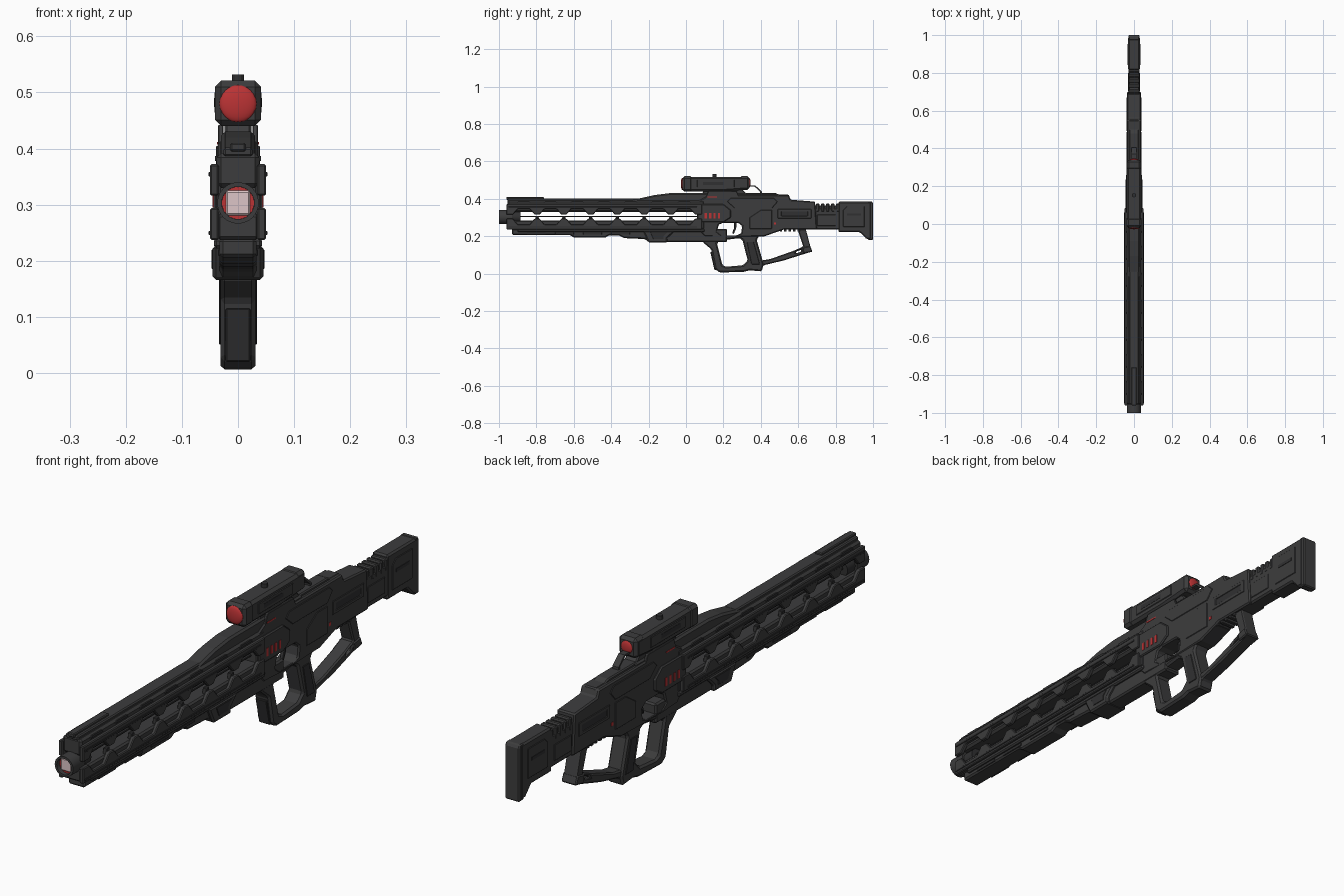
import bpy, bmesh, math
from mathutils import Matrix, Vector

def material(name, col):
    m = bpy.data.materials.new(name)
    m.diffuse_color = (*col, 1)
    return m

DARK = material("dark grey", (0.046, 0.046, 0.047))
BLACK = material("near black", (0.03, 0.03, 0.031))
RED = material("red", (0.5, 0.033, 0.035))
PINK = material("pale pink", (0.72, 0.56, 0.57))

def finish(bm, name, mat, bevel=0.0, mirror=False):
    bmesh.ops.recalc_face_normals(bm, faces=bm.faces)
    me = bpy.data.meshes.new(name)
    bm.to_mesh(me)
    bm.free()
    ob = bpy.data.objects.new(name, me)
    bpy.context.collection.objects.link(ob)
    me.materials.append(mat)
    if bevel:
        b = ob.modifiers.new("chamfer", 'BEVEL')
        b.width, b.segments, b.limit_method = bevel, 1, 'ANGLE'
        b.angle_limit = math.radians(35)
    if mirror:
        ob.modifiers.new("mirror", 'MIRROR')
    return ob

def slab(name, pts, x0, x1, mat=DARK, bevel=0.0, holes=(), mirror=False):
    """Side profile in (y, z), with optional holes, extruded from x0 to x1."""
    bm = bmesh.new()
    edges = []
    for loop in [pts, *holes]:
        vs = [bm.verts.new((x0, y, z)) for y, z in loop]
        edges += [bm.edges.new((vs[i - 1], vs[i])) for i in range(len(vs))]
    bmesh.ops.triangle_fill(bm, edges=edges, use_beauty=True)
    if not holes:
        bmesh.ops.dissolve_limit(bm, angle_limit=0.01, verts=bm.verts, edges=bm.edges)
    ext = bmesh.ops.extrude_face_region(bm, geom=bm.faces[:])
    vs = [g for g in ext["geom"] if isinstance(g, bmesh.types.BMVert)]
    bmesh.ops.translate(bm, vec=(x1 - x0, 0, 0), verts=vs)
    return finish(bm, name, mat, bevel, mirror)

def body(name, pts, half, bevel=0.006, holes=(), mat=DARK):
    return slab(name, pts, -half, half, mat, bevel, holes)

def plate(name, pts, x0, x1, mat=DARK, bevel=0.002, holes=()):
    return slab(name, pts, x0, x1, mat, bevel, holes, True)

def rect(y0, y1, z0, z1):
    return [(y0, z0), (y1, z0), (y1, z1), (y0, z1)]

def tube(name, y0, y1, z, r, mat=DARK, sides=24, bore=0.0):
    """Cylinder along y; with a bore it has an open recess at the front."""
    bm = bmesh.new()
    rings = [(y1, r), (y0, r)]
    if bore:
        rings += [(y0, bore), (y0 + 0.02, bore)]
    loops = []
    for y, rad in rings:
        loops.append([bm.verts.new((rad * math.cos(a), y, z + rad * math.sin(a)))
                      for a in [2 * math.pi * i / sides for i in range(sides)]])
    for a, b in zip(loops, loops[1:]):
        for i in range(sides):
            bm.faces.new((a[i - 1], a[i], b[i], b[i - 1]))
    bm.faces.new(loops[0])
    bm.faces.new(loops[-1])
    ob = finish(bm, name, mat)
    for p in ob.data.polygons:
        p.use_smooth = len(p.vertices) == 4
    ob.data.set_sharp_from_angle(angle=math.radians(40))
    return ob

def lens(name, y, z, r, bulge, mat=RED):
    bm = bmesh.new()
    bmesh.ops.create_uvsphere(bm, u_segments=24, v_segments=12, radius=1)
    bmesh.ops.transform(bm, verts=bm.verts, matrix=Matrix.Translation((0, y, z)) @
                        Matrix.Diagonal((r, bulge, r, 1)))
    for f in bm.faces:
        f.smooth = True
    return finish(bm, name, mat)

# ---- barrel shroud: inner cores and hexagon-notched side plates ----
body("upper_shroud_core", rect(-0.955, 0.1, 0.33, 0.392), 0.038, 0.008)
body("lower_shroud_core", rect(-0.955, 0.1, 0.237, 0.284), 0.038, 0.006)
N, PITCH, START = 7, 0.143, -0.925

def notched(edge_open, edge_tooth, far):
    pts = [(-0.96, far), (-0.96, edge_tooth)]
    for i in range(N):
        y = START + i * PITCH
        pts += [(y, edge_tooth), (y + 0.025, edge_open),
                (y + 0.09, edge_open), (y + 0.115, edge_tooth)]
    return pts + [(0.085, edge_tooth), (0.085, far)]

plate("upper_shroud_plate", notched(0.345, 0.316, 0.372), 0.034, 0.05, bevel=0.003)
plate("lower_shroud_plate", notched(0.264, 0.294, 0.237), 0.034, 0.05, bevel=0.003)
# raised hexagon rims above and below each opening, and web ties in the slot
for i in range(N):
    y = START + i * PITCH
    if i:
        plate(f"slot_web_{i}", [(y - 0.026, 0.28), (y - 0.002, 0.28), (y - 0.006, 0.304),
                                (y - 0.022, 0.304)], 0.02, 0.036, BLACK)
    plate(f"upper_vent_{i}", [(y + 0.02, 0.378), (y + 0.095, 0.378), (y + 0.085, 0.387),
                              (y + 0.03, 0.387)], 0.036, 0.041, BLACK, 0)
body("slot_rod", rect(-0.93, 0.08, 0.302, 0.309), 0.012, 0.002, mat=BLACK)
plate("shroud_rail", rect(-0.95, 0.06, 0.35, 0.358), 0.048, 0.0525, BLACK, 0.001)
plate("lower_shroud_rail", rect(-0.95, 0.06, 0.246, 0.253), 0.048, 0.0525, BLACK, 0.001)

# ---- top spine and rising cowl ----
body("top_spine", rect(-0.955, -0.25, 0.385, 0.402), 0.026, 0.004)
body("front_sight_rail", rect(-0.96, -0.76, 0.395, 0.41), 0.014, 0.003)
body("top_cowl", [(-0.34, 0.385), (-0.25, 0.402), (-0.17, 0.42), (-0.09, 0.43),
                  (0.33, 0.43), (0.33, 0.38)], 0.03, 0.007)

# ---- muzzle ----
tube("muzzle", -1.0, -0.93, 0.303, 0.037, bore=0.029)
tube("muzzle_neck", -0.93, -0.885, 0.303, 0.03, BLACK)
tube("muzzle_red_ring", -0.984, -0.978, 0.303, 0.0288, RED)
body("muzzle_glow", rect(-0.988, -0.98, 0.281, 0.325), 0.0215, 0.003, mat=PINK)

# ---- lower fore-end ----
body("fore_end", [(-0.93, 0.24), (-0.93, 0.206), (-0.62, 0.206), (-0.60, 0.194), (-0.43, 0.194),
                  (-0.41, 0.205), (-0.36, 0.205), (-0.33, 0.19), (-0.22, 0.185), (-0.2, 0.168),
                  (0.22, 0.168), (0.22, 0.24)], 0.033, 0.006)
body("fore_end_flange", rect(-0.9, 0.1, 0.222, 0.24), 0.043, 0.005)
body("fore_end_block", [(-0.23, 0.228), (-0.2, 0.166), (-0.1, 0.166), (-0.1, 0.19), (-0.06, 0.228)],
     0.045, 0.006)
plate("fore_end_block_panel", [(-0.19, 0.22), (-0.175, 0.185), (-0.12, 0.185), (-0.12, 0.2),
                               (-0.1, 0.22)], 0.044, 0.047, BLACK, 0.001)
for k, y in enumerate((-0.85, -0.7, -0.55, -0.4)):
    plate(f"fore_end_panel_{k}", rect(y, y + 0.1, 0.209, 0.22), 0.032, 0.036, BLACK, 0.001)

# ---- receiver ----
body("receiver", [(0.06, 0.24), (0.06, 0.385), (0.12, 0.42), (0.55, 0.42), (0.56, 0.395),
                  (0.69, 0.385), (0.7, 0.235), (0.52, 0.235), (0.42, 0.2), (0.1, 0.2)], 0.036, 0.006,
     holes=[[(0.165, 0.225), (0.175, 0.262), (0.2, 0.272), (0.28, 0.272), (0.3, 0.255),
             (0.295, 0.215), (0.27, 0.205), (0.19, 0.205)]])
body("receiver_top", [(0.3, 0.41), (0.3, 0.43), (0.48, 0.43), (0.5, 0.422), (0.55, 0.422),
                      (0.56, 0.39), (0.32, 0.39)], 0.024, 0.004)
plate("receiver_front_cheek", [(0.06, 0.275), (0.06, 0.372), (0.2, 0.372), (0.24, 0.34), (0.24, 0.3),
                               (0.2, 0.275)], 0.034, 0.044, bevel=0.004)
plate("receiver_upper_cheek", [(0.22, 0.385), (0.26, 0.35), (0.46, 0.35), (0.49, 0.385), (0.47, 0.405),
                               (0.24, 0.405)], 0.035, 0.039)
plate("receiver_rear_cheek", [(0.34, 0.24), (0.34, 0.3), (0.4, 0.34), (0.46, 0.34), (0.46, 0.24)],
      0.035, 0.039)
plate("receiver_port", rect(0.49, 0.67, 0.295, 0.345), 0.035, 0.039, holes=[rect(0.51, 0.65, 0.308, 0.332)])
plate("receiver_port_insert", rect(0.51, 0.65, 0.308, 0.332), 0.034, 0.0365, BLACK, 0)
for k in range(5):
    y = 0.5 + k * 0.024
    body(f"underside_rib_{k}", rect(y, y + 0.014, 0.226, 0.245), 0.03, 0.002)
# red status bars
for k in range(4):
    y = 0.1 + k * 0.024
    plate(f"status_bar_{k}", rect(y, y + 0.011, 0.295, 0.325), 0.043, 0.0455, RED, 0)
plate("upper_status_bar", rect(0.115, 0.165, 0.407, 0.412), 0.028, 0.0372, RED, 0)
plate("rear_status_bar", rect(0.47, 0.482, 0.262, 0.274), 0.035, 0.0375, RED, 0)

# ---- grip with looped hand guard, trigger and rear brace ----
body("grip_and_guard", [(0.09, 0.21), (0.09, 0.168), (0.135, 0.13), (0.155, 0.025), (0.18, 0.006),
                        (0.31, 0.01), (0.34, 0.018), (0.405, 0.012), (0.415, 0.05), (0.378, 0.18),
                        (0.41, 0.235), (0.3, 0.235), (0.298, 0.215), (0.27, 0.205), (0.19, 0.205)],
     0.031, 0.007,
     holes=[[(0.165, 0.165), (0.195, 0.045), (0.215, 0.037), (0.305, 0.045), (0.33, 0.07),
             (0.302, 0.18), (0.285, 0.19), (0.19, 0.178)]])
body("guard_front_pad", [(0.145, 0.115), (0.165, 0.02), (0.152, 0.02), (0.13, 0.115)], 0.022, 0.002, mat=BLACK)
plate("grip_panel", [(0.325, 0.17), (0.362, 0.17), (0.395, 0.05), (0.35, 0.05)], 0.03, 0.034, BLACK)
body("trigger", [(0.255, 0.28), (0.272, 0.28), (0.268, 0.24), (0.255, 0.212), (0.247, 0.216),
                 (0.257, 0.245)], 0.007, 0.002, mat=BLACK)
body("rear_brace", [(0.375, 0.02), (0.405, 0.02), (0.415, 0.045), (0.52, 0.07), (0.672, 0.118),
                    (0.64, 0.24), (0.595, 0.24), (0.627, 0.145), (0.575, 0.122), (0.45, 0.078),
                    (0.40, 0.07)], 0.026, 0.005,
     holes=[[(0.585, 0.108), (0.615, 0.117), (0.617, 0.128), (0.59, 0.119)]])
body("brace_corner", [(0.628, 0.108), (0.676, 0.117), (0.664, 0.148), (0.622, 0.14)], 0.03, 0.004)

# ---- stock ----
body("stock_neck", rect(0.66, 0.86, 0.235, 0.352), 0.029, 0.006)
for k in range(5):
    y = 0.695 + k * 0.027
    body(f"neck_rib_{k}", rect(y, y + 0.018, 0.33, 0.375), 0.03, 0.004)
body("neck_rib_base", rect(0.68, 0.83, 0.33, 0.364), 0.026, 0.003)
body("stock", [(0.815, 0.222), (0.815, 0.385), (0.99, 0.385), (0.99, 0.185), (0.965, 0.185),
               (0.93, 0.222)], 0.031, 0.006)
body("butt_plate", [(0.972, 0.18), (0.972, 0.387), (0.993, 0.387), (1.0, 0.375), (1.0, 0.18)], 0.029, 0.004)
plate("stock_panel", [(0.84, 0.25), (0.84, 0.34), (0.86, 0.36), (0.955, 0.36), (0.955, 0.25)], 0.03, 0.034)
plate("stock_slot", rect(0.86, 0.935, 0.31, 0.322), 0.033, 0.0355, BLACK, 0)
plate("neck_panel", rect(0.7, 0.8, 0.255, 0.315), 0.028, 0.032)

# ---- scope ----
body("scope_mount", [(0.08, 0.42), (0.1, 0.45), (0.3, 0.45), (0.33, 0.42)], 0.024, 0.004)
plate("scope_clamp", [(0.1, 0.395), (0.12, 0.442), (0.27, 0.442), (0.29, 0.395)], 0.026, 0.036)
body("scope_body", [(0.0, 0.44), (-0.005, 0.518), (0.335, 0.518), (0.335, 0.45), (0.2, 0.44)], 0.038, 0.01)
body("scope_hood", rect(-0.02, 0.035, 0.44, 0.521), 0.041, 0.011)
body("scope_rear_hood", rect(0.285, 0.34, 0.448, 0.521), 0.037, 0.011)
plate("scope_side_panel", rect(0.06, 0.26, 0.462, 0.502), 0.037, 0.0415, bevel=0.003)
plate("scope_side_inset", rect(0.09, 0.2, 0.474, 0.49), 0.041, 0.0425, BLACK, 0)
lens("scope_front_lens", -0.019, 0.48, 0.033, 0.009)
lens("scope_rear_lens", 0.339, 0.486, 0.023, 0.007)
# elevation knob
bm = bmesh.new()
bmesh.ops.create_cone(bm, cap_ends=True, segments=12, radius1=0.011, radius2=0.011, depth=0.02,
                      matrix=Matrix.Translation((0, 0.152, 0.522)))
finish(bm, "scope_knob", BLACK)
# rear release lever
body("scope_lever", [(0.33, 0.472), (0.37, 0.472), (0.405, 0.44), (0.405, 0.425), (0.398, 0.425),
                     (0.396, 0.438), (0.367, 0.465), (0.33, 0.465)], 0.012, 0.0)
